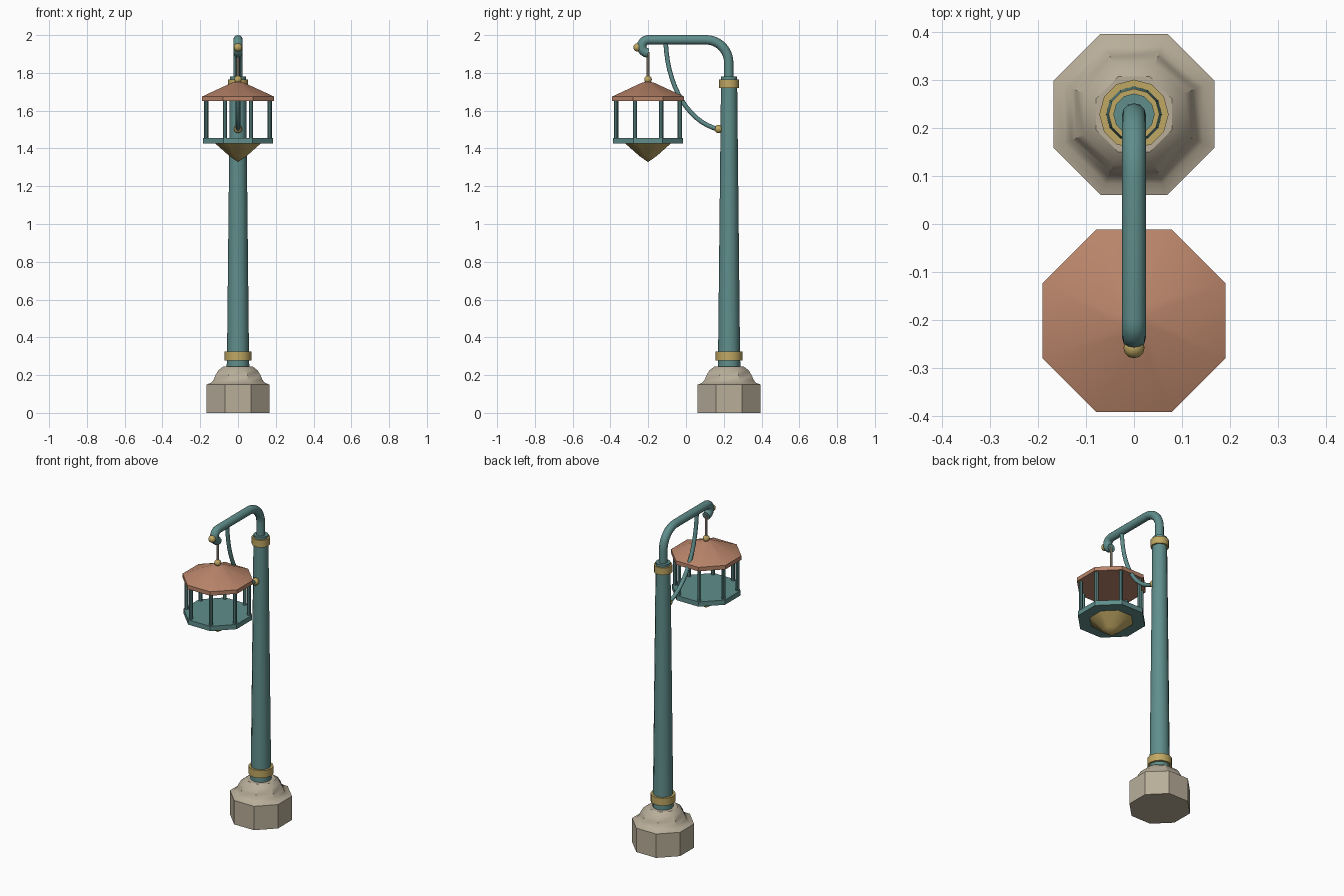
import bpy, bmesh, math
from mathutils import Vector

if "Cube" in bpy.data.objects:
    bpy.data.objects.remove(bpy.data.objects["Cube"])

POLE_Y, LAMP_Y = 0.228, -0.201


def mat(name, rgb):
    m = bpy.data.materials.new(name)
    m.diffuse_color = (*rgb, 1)
    m.use_nodes = True
    m.node_tree.nodes["Principled BSDF"].inputs["Base Color"].default_value = m.diffuse_color
    return m


TEAL = mat("teal paint", (0.115, 0.27, 0.26))
COPPER = mat("copper", (0.49, 0.235, 0.145))
STONE = mat("stone", (0.48, 0.42, 0.32))
GOLD = mat("brass", (0.53, 0.39, 0.125))


def finish(ob, material, angle=35):
    ob.data.materials.clear()
    ob.data.materials.append(material)
    bpy.ops.object.select_all(action='DESELECT')
    ob.select_set(True)
    bpy.context.view_layer.objects.active = ob
    bpy.ops.object.shade_smooth_by_angle(angle=math.radians(angle))
    return ob


def lathe(name, profile, sides, x, y, material, turn=0.0):
    """Turn (radius, z) points about a vertical axis, capping both ends."""
    bm = bmesh.new()
    rings = []
    for r, z in profile:
        if r == 0:
            rings.append([bm.verts.new((x, y, z))])
        else:
            rings.append([bm.verts.new((x + r * math.cos(turn + math.tau * i / sides),
                                        y + r * math.sin(turn + math.tau * i / sides), z))
                          for i in range(sides)])
    for a, b in zip(rings, rings[1:]):
        for i in range(sides):
            j = (i + 1) % sides
            if len(a) == 1:
                bm.faces.new((a[0], b[j], b[i]))
            elif len(b) == 1:
                bm.faces.new((a[i], a[j], b[0]))
            else:
                bm.faces.new((a[i], a[j], b[j], b[i]))
    for ring in (rings[0], rings[-1]):
        if len(ring) > 1:
            bm.faces.new(ring)
    bmesh.ops.recalc_face_normals(bm, faces=bm.faces)
    me = bpy.data.meshes.new(name)
    bm.to_mesh(me)
    bm.free()
    ob = bpy.data.objects.new(name, me)
    bpy.context.collection.objects.link(ob)
    return finish(ob, material)


def tube(name, points, radius, material):
    """Round tube along (y, z) points in the x = 0 plane."""
    cu = bpy.data.curves.new(name, 'CURVE')
    cu.dimensions = '3D'
    cu.bevel_depth = radius
    cu.bevel_resolution = 4
    cu.use_fill_caps = True
    sp = cu.splines.new('POLY')
    sp.points.add(len(points) - 1)
    for p, (y, z) in zip(sp.points, points):
        p.co = (0, y, z, 1)
    ob = bpy.data.objects.new(name, cu)
    bpy.context.collection.objects.link(ob)
    bpy.ops.object.select_all(action='DESELECT')
    ob.select_set(True)
    bpy.context.view_layer.objects.active = ob
    bpy.ops.object.convert(target='MESH')
    return finish(bpy.context.view_layer.objects.active, material, 50)


def ball(name, y, z, r):
    bpy.ops.mesh.primitive_uv_sphere_add(segments=12, ring_count=8, radius=r, location=(0, y, z))
    ob = bpy.context.object
    ob.name = name
    return finish(ob, GOLD)


def arc(cy, cz, r, a0, a1, n):
    return [(cy + r * math.cos(math.radians(a0 + (a1 - a0) * i / n)),
             cz + r * math.sin(math.radians(a0 + (a1 - a0) * i / n))) for i in range(n + 1)]


OCT = math.pi / 8

# Stone foot and tapered column
lathe("stone_base", [(0.181, 0), (0.181, 0.15), (0.156, 0.158), (0.140, 0.175), (0.130, 0.198),
                     (0.113, 0.225), (0.085, 0.245)], 8, 0, POLE_Y, STONE, OCT)
lathe("column", [(0.060, 0.24), (0.058, 0.32), (0.043, 1.73), (0.043, 1.78)], 12, 0, POLE_Y, TEAL)
lathe("lower_band", [(0.072, 0.278), (0.072, 0.325)], 12, 0, POLE_Y, GOLD)
lathe("upper_band", [(0.053, 1.72), (0.053, 1.765)], 12, 0, POLE_Y, GOLD)

# Bent arm with hooked end
tube("arm", [(0.226, 1.76)] + arc(0.106, 1.855, 0.12, 0, 90, 10)
     + arc(-0.2, 1.94, 0.035, 90, 270, 8), 0.025, TEAL)
ball("hook_ball", -0.257, 1.935, 0.022)

# Curved brace between arm and column
p0, p1, p2, p3 = [Vector(p) for p in ((-0.108, 1.97), (-0.10, 1.72), (0.02, 1.53), (0.18, 1.50))]
brace = [p0 * (1 - t)**3 + p1 * 3 * t * (1 - t)**2 + p2 * 3 * t * t * (1 - t) + p3 * t**3
         for t in [i / 14 for i in range(15)]]
tube("brace", brace, 0.012, TEAL)
ball("brace_ball", 0.173, 1.503, 0.022)

# Hanging rod and lantern
lathe("hanging_rod", [(0.008, 1.75), (0.008, 1.91)], 8, 0, LAMP_Y, STONE)
ball("roof_ball", LAMP_Y, 1.765, 0.02)
lathe("lantern_roof", [(0.2055, 1.65), (0.2055, 1.675), (0.03, 1.75), (0, 1.752)],
      8, 0, LAMP_Y, COPPER, OCT)
lathe("lantern_tray", [(0.2, 1.425), (0.2, 1.455)], 8, 0, LAMP_Y, TEAL, OCT)
lathe("lantern_finial", [(0, 1.328), (0.05, 1.36), (0.135, 1.43)], 8, 0, LAMP_Y, GOLD, OCT)
for i in range(8):
    a = OCT + i * math.pi / 4
    lathe(f"lantern_post_{i + 1}", [(0.011, 1.45), (0.011, 1.66)], 8,
          0.182 * math.cos(a), LAMP_Y + 0.182 * math.sin(a), TEAL)
